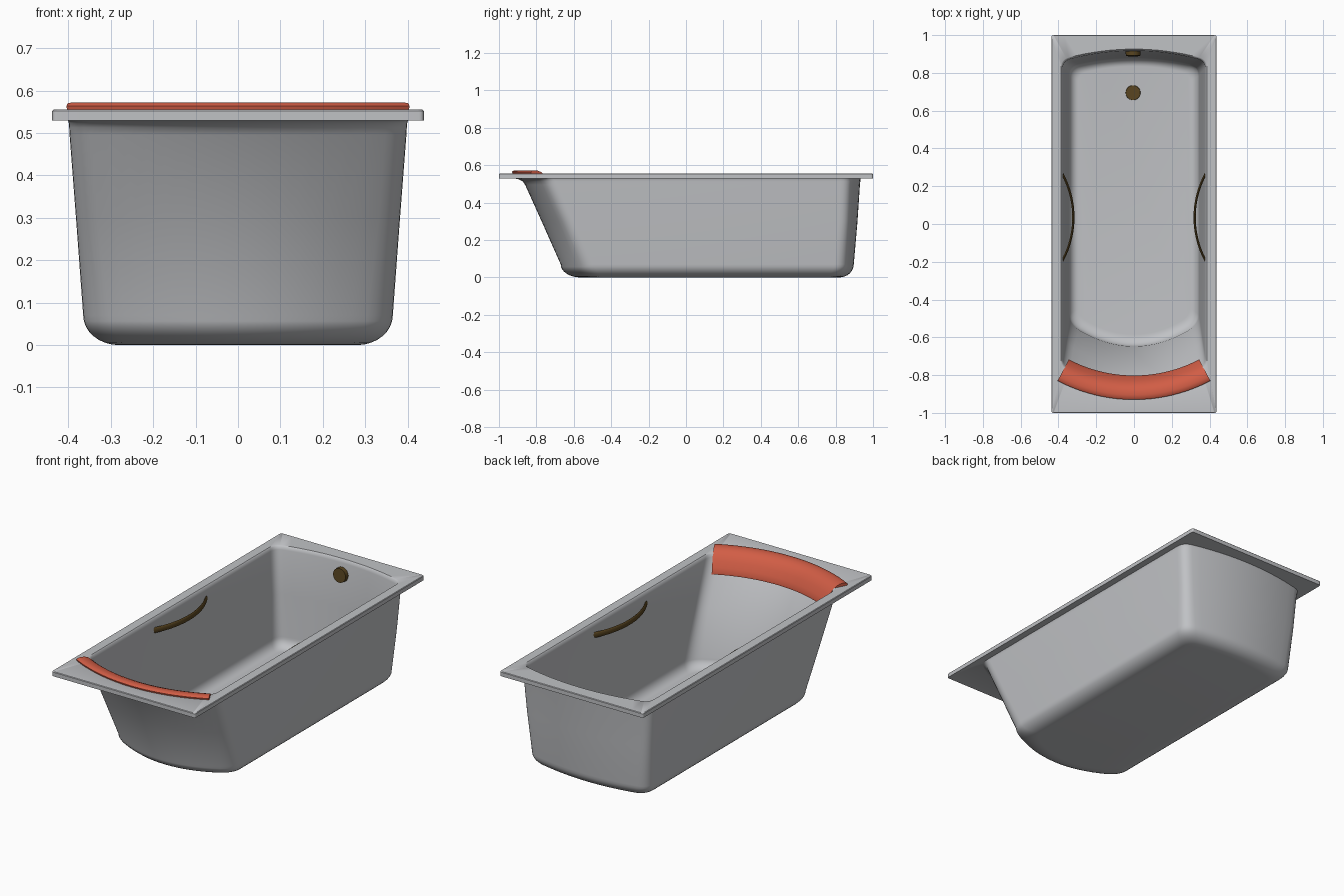
import bpy
import bmesh
from math import sin, cos, pi, radians
from mathutils import Vector, Matrix

cube = bpy.data.objects.get("Cube")
if cube:
    bpy.data.objects.remove(cube, do_unlink=True)


def material(name, color):
    m = bpy.data.materials.new(name)
    m.use_nodes = True
    m.diffuse_color = (*color, 1)
    bsdf = next(n for n in m.node_tree.nodes if n.type == 'BSDF_PRINCIPLED')
    bsdf.inputs["Base Color"].default_value = (*color, 1)
    return m


acrylic = material("pale grey", (0.53, 0.54, 0.56))
bronze = material("dark bronze", (0.10, 0.06, 0.015))
cushion = material("coral red", (0.64, 0.11, 0.06))


def finish(bm, name, mat, angle=40):
    bmesh.ops.recalc_face_normals(bm, faces=bm.faces)
    mesh = bpy.data.meshes.new(name)
    bm.to_mesh(mesh)
    bm.free()
    mesh.materials.append(mat)
    obj = bpy.data.objects.new(name, mesh)
    bpy.context.collection.objects.link(obj)
    bpy.ops.object.select_all(action='DESELECT')
    bpy.context.view_layer.objects.active = obj
    obj.select_set(True)
    bpy.ops.object.shade_smooth_by_angle(angle=radians(angle))
    return obj


def loft(bm, rings, closed=False):
    """Skin closed rings of points, capping both ends."""
    rows = [[bm.verts.new(p) for p in ring] for ring in rings]
    for a, b in zip(rows, rows[1:]):
        n = len(a)
        for i in range(n):
            j = (i + 1) % n
            bm.faces.new((a[i], a[j], b[j], b[i]))
    bm.faces.new(rows[0])
    bm.faces.new(rows[-1])


def half_end(w, y, bulge, r, s):
    """Bowed end wall with rounded corners, from +x to -x; s is the end's direction."""
    def wall(x):
        return y - s * bulge * (x / w) ** 2
    corner = Vector((w, wall(w)))
    start, stop = corner - Vector((0, s * r)), Vector((w - r, wall(w - r)))
    side = []
    for k in range(7):
        t = k / 6
        side.append(start * (1 - t) ** 2 + corner * 2 * t * (1 - t) + stop * t * t)
    mid = [Vector((x, wall(x))) for x in ((w - r) * (1 - k / 8) for k in range(1, 16))]
    return side + mid + [Vector((-p.x, p.y)) for p in reversed(side)]


def outline(z, w, front, back, bow_front, bow_back, r):
    pts = half_end(w, back, bow_back, r, 1) + half_end(w, front, bow_front, r, -1)[::-1]
    return [(p.x, p.y, z) for p in pts]


def fillet(flat, wall, steps=8):
    """Rounded transition from a floor outline to the base of the walls."""
    out = []
    for k in range(steps + 1):
        t = k / steps * pi / 2
        z = flat[0] + (wall[0] - flat[0]) * (1 - cos(t))
        out.append([z] + [a + (b - a) * sin(t) for a, b in zip(flat[1:], wall[1:])])
    return out


# Tub: outer shell, flat rim and inner basin in one skin
outer = fillet((0, 0.28, -0.565, 0.82, 0.10, 0.04, 0.05),
               (0.07, 0.365, -0.67, 0.897, 0.12, 0.045, 0.06))
outer += [(0.30, 0.382, -0.772, 0.917, 0.12, 0.05, 0.05),
          (0.495, 0.397, -0.86, 0.930, 0.12, 0.055, 0.05),
          (0.513, 0.398, -0.873, 0.932, 0.125, 0.055, 0.05),
          (0.524, 0.399, -0.893, 0.933, 0.135, 0.055, 0.05),
          (0.53, 0.401, -0.92, 0.935, 0.15, 0.055, 0.05)]
rim = [(0.53, 0.438, -1, 1, 0, 0, 0.012),
       (0.552, 0.438, -1, 1, 0, 0, 0.012),
       (0.555, 0.435, -0.997, 0.997, 0, 0, 0.012)]
basin = [(0.555, 0.386, -0.90, 0.926, 0.14, 0.055, 0.04),
         (0.550, 0.381, -0.885, 0.921, 0.13, 0.055, 0.04),
         (0.535, 0.378, -0.868, 0.917, 0.12, 0.055, 0.04),
         (0.30, 0.361, -0.752, 0.898, 0.12, 0.05, 0.04)]
basin += fillet((0.02, 0.295, -0.585, 0.835, 0.10, 0.04, 0.04),
                (0.075, 0.344, -0.648, 0.88, 0.12, 0.045, 0.05))[::-1]
bm = bmesh.new()
loft(bm, [outline(*ring) for ring in outer + rim + basin])
finish(bm, "bathtub", acrylic)


def arc_sweep(name, mat, center, facing, half_angle, profile, steps):
    """Sweep an (r, z) profile around a vertical axis."""
    rings = []
    for k in range(steps + 1):
        a = facing + half_angle * (2 * k / steps - 1)
        rings.append([(center[0] + r * cos(a), center[1] + r * sin(a), z)
                      for r, z in profile])
    bm = bmesh.new()
    loft(bm, rings)
    return finish(bm, name, mat)


# Headrest draped over the front rim
headrest = [(0.868, 0.556), (0.87, 0.564), (0.864, 0.570), (0.845, 0.572),
            (0.825, 0.570), (0.805, 0.562), (0.785, 0.546), (0.768, 0.522),
            (0.752, 0.492), (0.742, 0.468), (0.742, 0.458), (0.75, 0.456),
            (0.775, 0.50), (0.80, 0.54), (0.82, 0.553)]
arc_sweep("headrest", cushion, (0, -0.06), -pi / 2, radians(27.7), headrest, 28)

# Bowed grab handles on both inner side walls
grip = [(0.484 + 0.006 * cos(k * pi / 6), 0.488 + 0.016 * sin(k * pi / 6))
        for k in range(12)]
for name, s in (("left_handle", 1), ("right_handle", -1)):
    arc_sweep(name, bronze, (s * 0.805, 0.035), pi if s > 0 else 0,
              radians(29), grip, 24)


def disc(name, radius, depth, location, tilt=0):
    bm = bmesh.new()
    bmesh.ops.create_cone(bm, cap_ends=True, segments=32, radius1=radius,
                          radius2=radius * 0.95, depth=depth,
                          matrix=Matrix.Translation(location) @ Matrix.Rotation(tilt, 4, 'X'))
    finish(bm, name, bronze)


# Floor drain and overflow cover
disc("drain", 0.04, 0.012, (-0.005, 0.695, 0.021))
disc("overflow_cover", 0.04, 0.026, (-0.005, 0.903, 0.475), radians(86))
